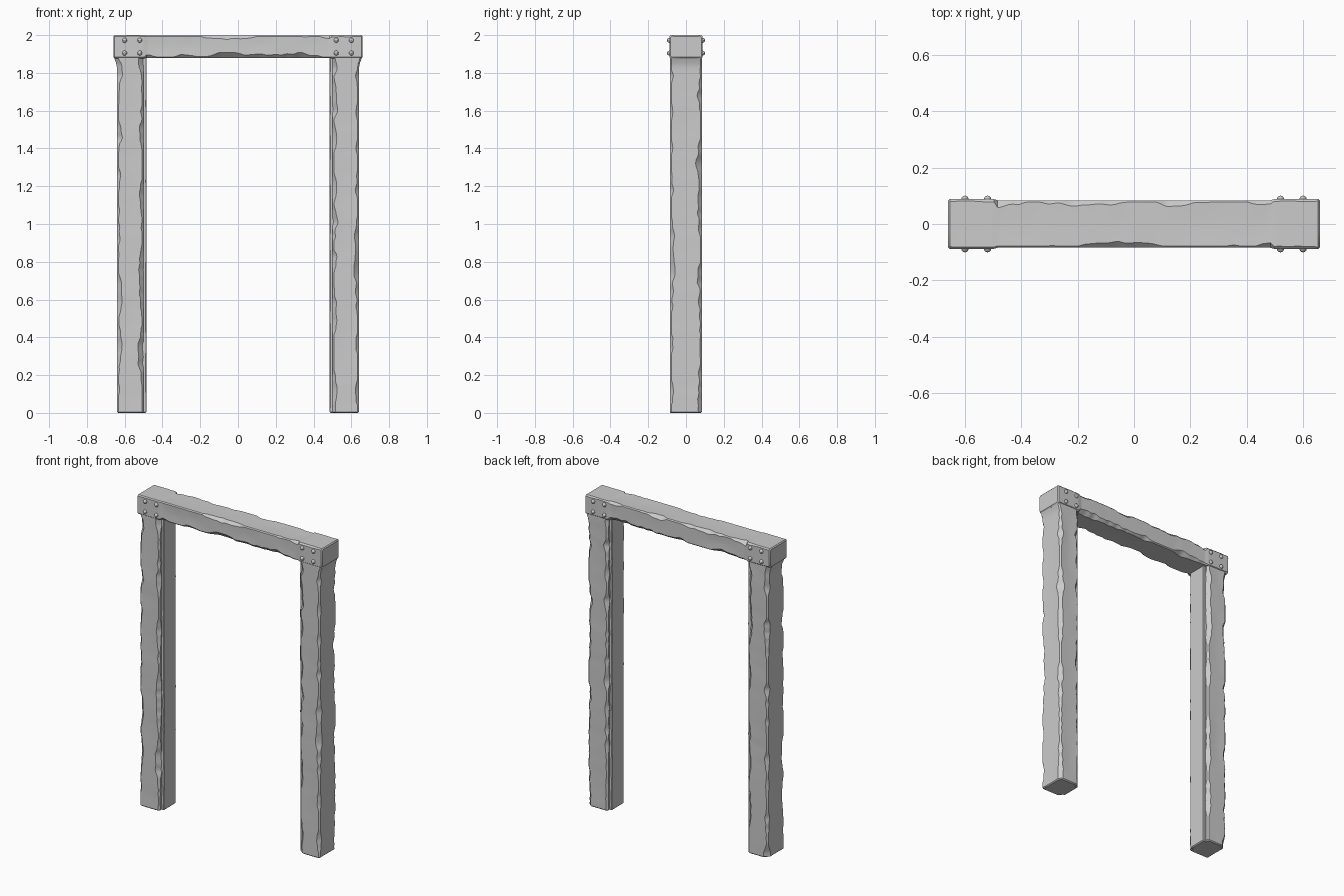
import bpy, bmesh
from mathutils import Vector, noise

if "Cube" in bpy.data.objects:
    bpy.data.objects.remove(bpy.data.objects["Cube"])


def wear(a, seed, scale=7.0):
    """Irregular chip depth 0..1 along a length."""
    n = noise.noise(Vector((a * scale, seed * 7.31, 1.7)))
    n += 0.5 * noise.noise(Vector((a * scale * 3, seed * 3.17, 9.2)))
    return min(1.0, max(0.0, n + 0.25))


def section(u0, u1, v0, v1, cuts, dents):
    """Rectangle with four individually chamfered corners and dented sides."""
    a, b, c, d = cuts
    sides = [((u0 + a, v0), (u1 - b, v0), (0, 1)),
             ((u1, v0 + b), (u1, v1 - c), (-1, 0)),
             ((u1 - c, v1), (u0 + d, v1), (0, -1)),
             ((u0, v1 - d), (u0, v0 + a), (1, 0))]
    pts = []
    for i, (p, q, n) in enumerate(sides):
        for k in range(4):
            f = k / 3
            dent = dents[i] if k in (1, 2) else 0
            pts.append((p[0] + (q[0] - p[0]) * f + n[0] * dent,
                        p[1] + (q[1] - p[1]) * f + n[1] * dent))
    return pts


def hewn_beam(name, start, end, bounds, place, chip, seed, rings=80):
    """Loft a worn rectangular section; bounds(t) and chip(t) vary along it."""
    bm = bmesh.new()
    loops = []
    tip = 0.006
    stops = [start] + [start + tip + (end - start - 2 * tip) * i / rings
                       for i in range(rings + 1)] + [end]
    for j, t in enumerate(stops):
        u0, u1, v0, v1 = bounds(t)
        if j in (0, len(stops) - 1):      # small bevel on both ends
            u0, u1, v0, v1 = u0 + tip, u1 - tip, v0 + tip, v1 - tip
        base, depth = chip(t)
        cuts = [base + depth * wear(t, seed + k) for k in range(4)]
        dents = [0.12 * depth * wear(t, seed + 10 + k, 4) for k in range(4)]
        loops.append([bm.verts.new(place(u, v, t))
                      for u, v in section(u0, u1, v0, v1, cuts, dents)])
    n = len(loops[0])
    for lo, hi in zip(loops, loops[1:]):
        for i in range(n):
            bm.faces.new((lo[i], lo[(i + 1) % n], hi[(i + 1) % n], hi[i]))
    bm.faces.new(loops[0])
    bm.faces.new(loops[-1])
    bmesh.ops.recalc_face_normals(bm, faces=bm.faces)
    me = bpy.data.meshes.new(name)
    bm.to_mesh(me)
    bm.free()
    ob = bpy.data.objects.new(name, me)
    bpy.context.collection.objects.link(ob)
    return ob


parts = []

# Posts with an outward flare below the lintel, and a raised inner strip
for s, label in ((-1, "left"), (1, "right")):
    def place(u, v, t, s=s):
        return (s * u, v, t)

    def post_bounds(t):
        f = min(1.0, max(0.0, (t - 1.82) / 0.06))
        return (0.50, 0.641 + 0.016 * f * f, -0.086, 0.085)

    parts.append(hewn_beam(label + "_post", 0.0, 1.89, post_bounds, place,
                           lambda t: (0.008, 0.026), 20 + 15 * s, 110))
    parts.append(hewn_beam(label + "_inner_strip", 0.0, 1.89,
                           lambda t: (0.485, 0.52, -0.062, 0.062), place,
                           lambda t: (0.003, 0.003), 60 + 15 * s, 40))


# Lintel: clean, slightly fuller ends and a worn middle
def lintel_bounds(t):
    m = 0.004 if abs(t) < 0.495 else 0.0
    return (-0.088 + m, 0.088 - m, 1.877 + m / 2, 2.0 - m / 4)


def lintel_chip(t):
    return (0.006, 0.024) if abs(t) < 0.495 else (0.006, 0.004)


parts.append(hewn_beam("lintel", -0.66, 0.66, lintel_bounds,
                       lambda u, v, t: (t, u, v), lintel_chip, 91, 100))

# Domed pegs fixing the joints, front and back
for x in (-0.60, -0.52, 0.52, 0.60):
    for z in (1.905, 1.972):
        for y in (-0.088, 0.088):
            bpy.ops.mesh.primitive_uv_sphere_add(
                segments=10, ring_count=6, radius=0.013, location=(x, y, z))
            bpy.context.object.name = "peg"
            parts.append(bpy.context.object)

bpy.ops.object.select_all(action='DESELECT')
for ob in parts:
    ob.select_set(True)
bpy.context.view_layer.objects.active = parts[0]
bpy.ops.object.shade_smooth_by_angle(angle=0.6)
